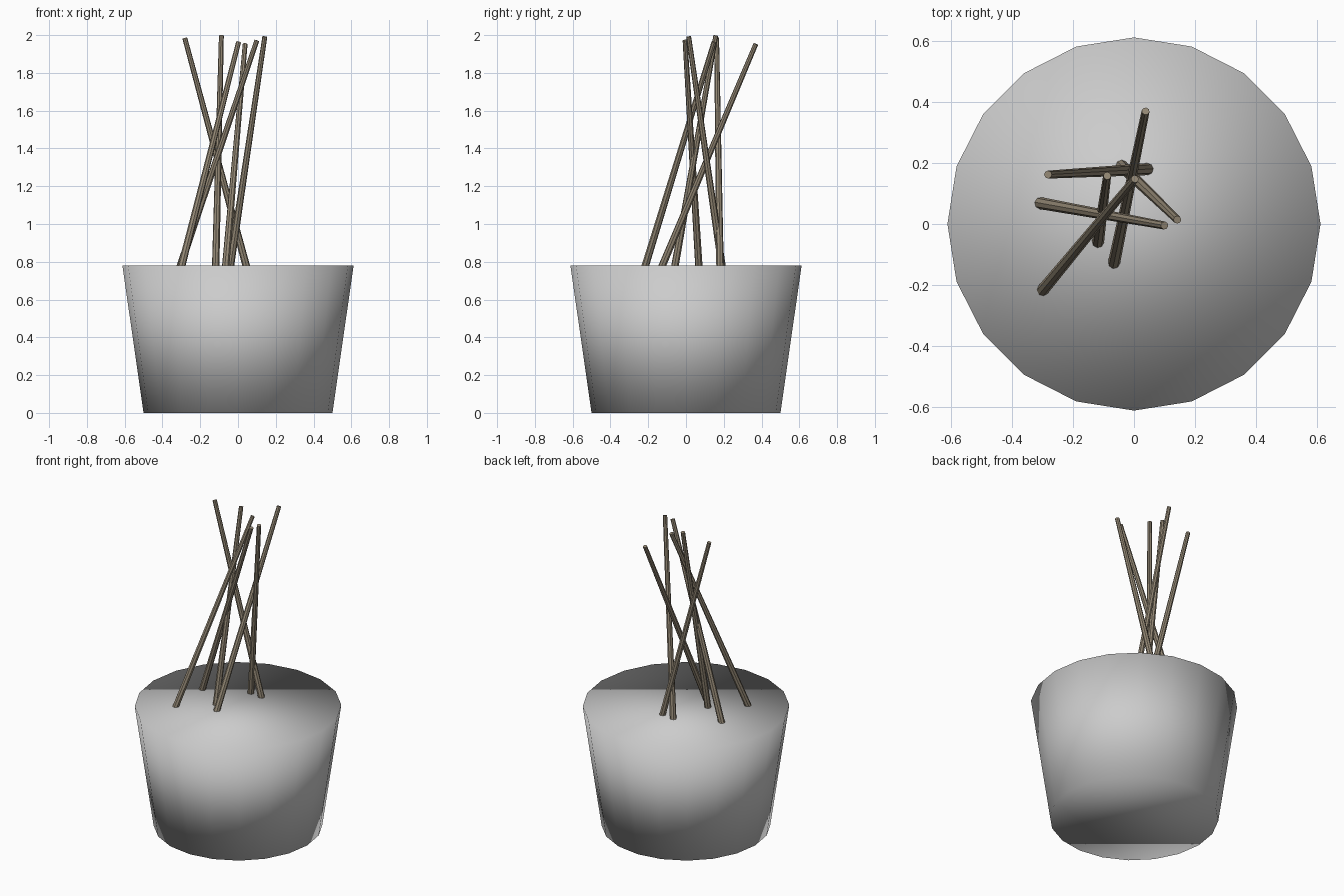
import bpy
from mathutils import Vector

if "Cube" in bpy.data.objects:
    bpy.data.objects.remove(bpy.data.objects["Cube"])

RIM_Z = 0.78
wood = bpy.data.materials.new("wood")
wood.diffuse_color = (0.30, 0.25, 0.18, 1)
wood.use_nodes = True
wood.node_tree.nodes["Principled BSDF"].inputs["Base Color"].default_value = wood.diffuse_color

# Tapered solid pot, 20 sides, smooth over the caps
bpy.ops.mesh.primitive_cone_add(vertices=20, radius1=0.5, radius2=0.612,
                                depth=RIM_Z, location=(0, 0, RIM_Z / 2))
pot = bpy.context.object
pot.name = "pot"
bpy.ops.object.shade_smooth()


def stick(name, base, tip, sink=0.03):
    """Tapered stick from the pot top to its tip, sunk slightly into the pot."""
    a, b = Vector((*base, RIM_Z)), Vector(tip)
    d = (b - a).normalized()
    a -= d * sink
    bpy.ops.mesh.primitive_cone_add(vertices=8, radius1=0.02, radius2=0.013,
                                    depth=(b - a).length, location=(a + b) / 2,
                                    rotation=d.to_track_quat('Z', 'Y').to_euler())
    ob = bpy.context.object
    ob.name = name
    ob.data.materials.append(wood)
    bpy.ops.object.shade_smooth_by_angle()


# Six crossing sticks: base (x, y) on the pot top, tip (x, y, z)
sticks = [
    ((0.043, 0.18), (-0.282, 0.162, 1.985)),
    ((-0.118, -0.058), (-0.088, 0.158, 1.998)),
    ((-0.298, -0.215), (0.003, 0.148, 1.963)),
    ((-0.065, -0.125), (0.038, 0.37, 1.953)),
    ((-0.305, 0.068), (0.10, -0.005, 1.972)),
    ((-0.04, 0.19), (0.142, 0.014, 1.992)),
]
for i, (base, tip) in enumerate(sticks, 1):
    stick(f"stick_{i}", base, tip)
